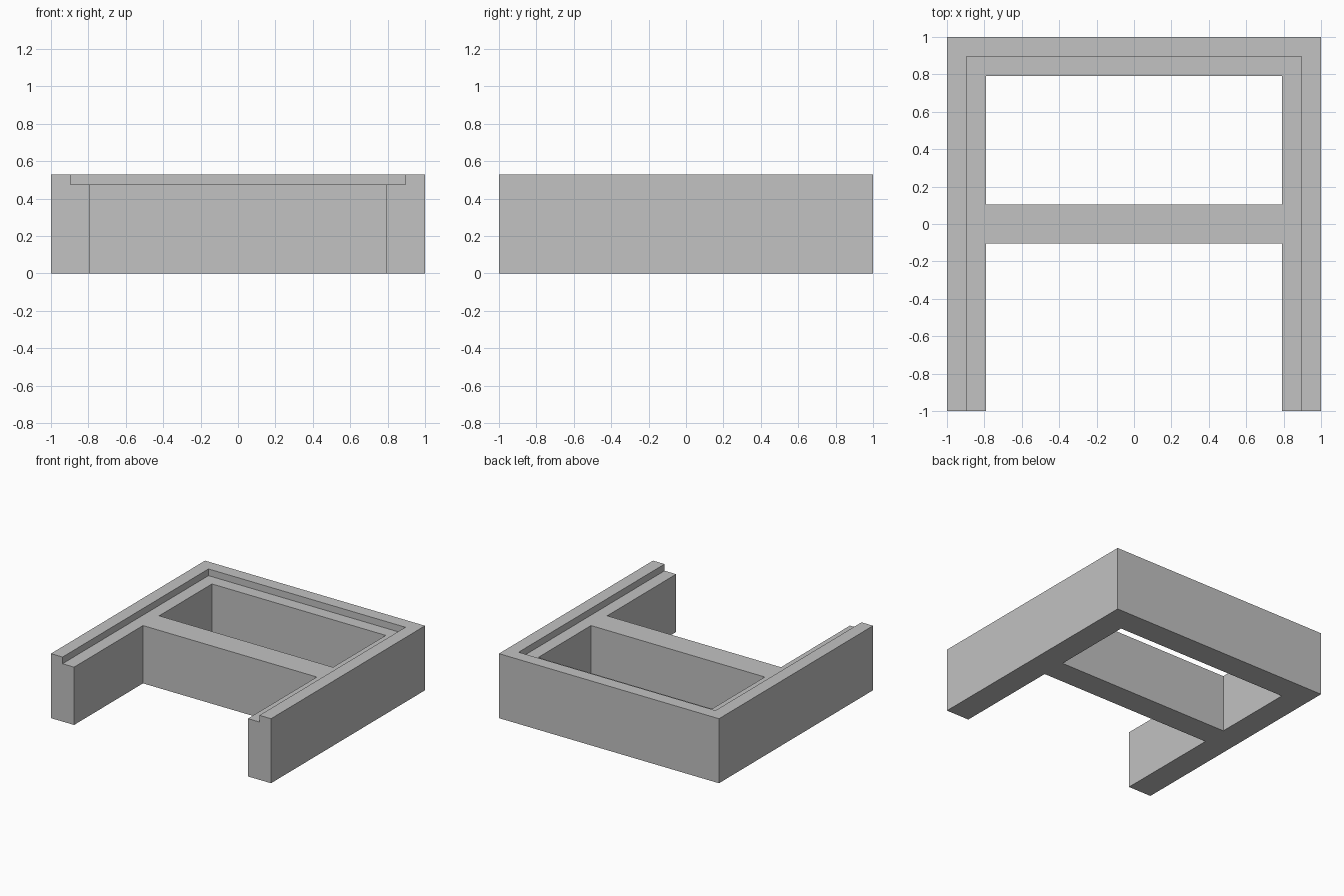
import bpy

default = bpy.data.objects.get("Cube")
if default:
    bpy.data.objects.remove(default, do_unlink=True)

HALF = 1.0        # half width and depth
TOP = 0.53        # rim height
LEDGE = 0.475     # height of the rebate and cross bar
INNER = 0.79      # inside face of the walls
REBATE = 0.895    # inside face of the raised rim
BAR = 0.105       # half thickness of the cross bar
OVER = 0.2        # how far cutters pass the body


def box(name, low, high):
    bpy.ops.mesh.primitive_cube_add(
        size=1, location=[(a + b) / 2 for a, b in zip(low, high)])
    obj = bpy.context.object
    obj.name = obj.data.name = name
    obj.scale = [b - a for a, b in zip(low, high)]
    bpy.ops.object.transform_apply(location=True, rotation=True, scale=True)
    return obj


def cut(body, low, high):
    cutter = box("cutter", low, high)
    cutter.hide_render = True
    mod = body.modifiers.new("cut", 'BOOLEAN')
    mod.operation = 'DIFFERENCE'
    mod.solver = 'EXACT'
    mod.object = cutter
    bpy.context.view_layer.objects.active = body
    bpy.ops.object.modifier_apply(modifier=mod.name)
    bpy.data.objects.remove(cutter, do_unlink=True)


# Solid block
frame = box("frame", (-HALF, -HALF, 0), (HALF, HALF, TOP))

# Shallow rebate, open at the front
cut(frame, (-REBATE, -HALF - OVER, LEDGE), (REBATE, REBATE, TOP + OVER))

# Closed back bay and open front bay, leaving the cross bar between them
cut(frame, (-INNER, BAR, -OVER), (INNER, INNER, TOP + OVER))
cut(frame, (-INNER, -HALF - OVER, -OVER), (INNER, -BAR, TOP + OVER))

# Plain grey
GREY = (0.54, 0.54, 0.54, 1)
mat = bpy.data.materials.new("grey")
mat.use_nodes = True
mat.diffuse_color = GREY
mat.node_tree.nodes["Principled BSDF"].inputs["Base Color"].default_value = GREY
frame.data.materials.clear()
frame.data.materials.append(mat)
for face in frame.data.polygons:
    face.material_index = 0
    face.use_smooth = False
